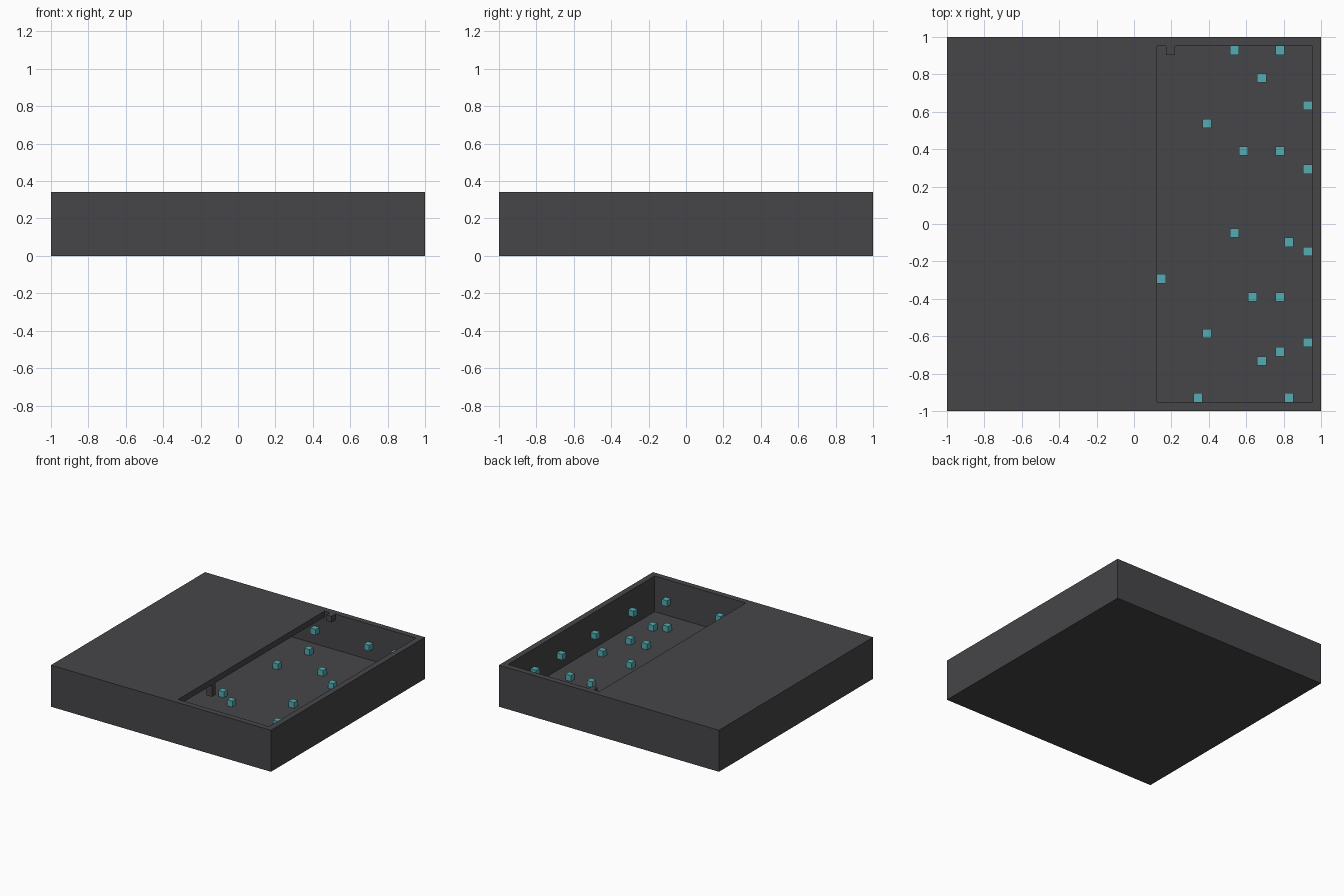
import bpy
import bmesh
from mathutils import Matrix

if "Cube" in bpy.data.objects:
    bpy.data.objects.remove(bpy.data.objects["Cube"], do_unlink=True)

U = 2 / 41          # one grid cell
HALF = 20.5         # half the tray, in cells
INNER = 19.5        # half the cavity, in cells
HEIGHT = 7


def material(name, rgb):
    mat = bpy.data.materials.new(name)
    mat.use_nodes = True
    mat.diffuse_color = (*rgb, 1)
    mat.node_tree.nodes["Principled BSDF"].inputs["Base Color"].default_value = (*rgb, 1)
    return mat


charcoal = material("charcoal", (0.061, 0.059, 0.065))
teal = material("teal", (0.09, 0.41, 0.44))


def add_object(name, bm, mat):
    bmesh.ops.recalc_face_normals(bm, faces=bm.faces)
    mesh = bpy.data.meshes.new(name)
    bm.to_mesh(mesh)
    bm.free()
    mesh.materials.append(mat)
    obj = bpy.data.objects.new(name, mesh)
    bpy.context.collection.objects.link(obj)
    return obj


def add_box(bm, center, size=(1, 1, 1)):
    place = Matrix.Translation([c * U for c in center])
    scale = Matrix.Diagonal([s * U for s in size] + [1])
    bmesh.ops.create_cube(bm, size=1, matrix=place @ scale)


def add_cells(name, cells, mat):
    """Unit cubes at grid cells (column, row, layer)."""
    bm = bmesh.new()
    for i, j, k in cells:
        add_box(bm, (i, j, k + 0.5))
    return add_object(name, bm, mat)


# Closed tray block
bm = bmesh.new()
add_box(bm, (0, 0, HEIGHT / 2), (2 * HALF, 2 * HALF, HEIGHT))
shell = add_object("hollow_box", bm, charcoal)

# Cavity: an L-shaped profile that runs under the roof and opens on one side
profile = [(-INNER, 1), (INNER, 1), (INNER, 8), (2.5, 8), (2.5, 6), (-INNER, 6)]
bm = bmesh.new()
face = bm.faces.new([bm.verts.new((x * U, -INNER * U, z * U)) for x, z in profile])
grown = bmesh.ops.extrude_face_region(bm, geom=[face])["geom"]
bmesh.ops.translate(bm, vec=(0, 2 * INNER * U, 0),
                    verts=[v for v in grown if isinstance(v, bmesh.types.BMVert)])
cutter = add_object("cavity_cutter", bm, charcoal)
cutter.hide_render = True

cut = shell.modifiers.new("cavity", "BOOLEAN")
cut.operation = "DIFFERENCE"
cut.solver = "EXACT"
cut.object = cutter
bpy.context.view_layer.objects.active = shell
bpy.ops.object.modifier_apply(modifier=cut.name)
bpy.data.objects.remove(cutter, do_unlink=True)

# Small dark blocks at the rim and under the roof edge
add_cells("rim_block", [(4, 19, 6)], charcoal)
add_cells("roof_block", [(2, -10, 5), (2, -10, 4)], charcoal)

# Teal cubes resting on the floor
floor_spots = [(14, 16), (8, 11), (12, 8), (16, 8), (11, -1), (17, -2), (3, -6),
               (13, -8), (16, -8), (8, -12), (16, -14), (14, -15),
               (2, 16), (1, 9), (0, -4)]
add_cells("floor_cubes", [(i, j, 1) for i, j in floor_spots], teal)

# Teal cubes fixed to the walls
side_rows = [13, 6, -3, -13]
add_cells("side_wall_cubes", [(s * 19, j, 3) for s in (1, -1) for j in side_rows], teal)
add_cells("back_wall_cubes", [(i, 19, 3) for i in (1, 11, 16)], teal)
add_cells("front_wall_cubes", [(i, -19, 3) for i in (7, 17)], teal)
